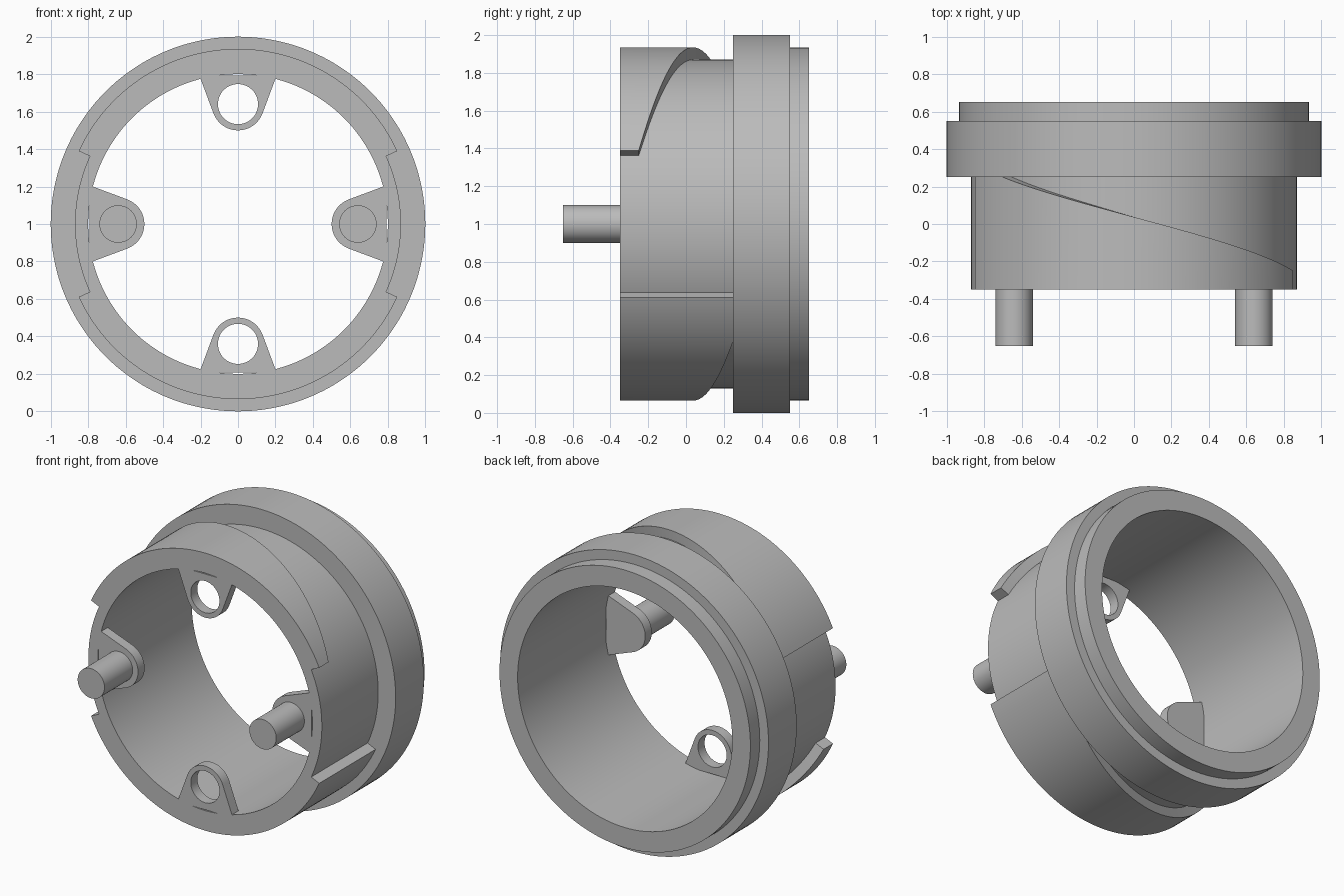
import bpy, bmesh, math
from mathutils import Matrix

cube = bpy.data.objects.get("Cube")
if cube:
    bpy.data.objects.remove(cube, do_unlink=True)

FRONT, SHOULDER = -0.35, 0.25
BORE, BODY, CAM = 0.80, 0.87, 0.935
CENTRE = Matrix.Translation((0, 0, 1))

grey = bpy.data.materials.new("plain grey")
grey.use_nodes = True
colour = (0.5, 0.5, 0.5, 1)
grey.diffuse_color = colour
grey.node_tree.nodes["Principled BSDF"].inputs["Base Color"].default_value = colour


def finish(name, mesh):
    """Link a mesh as a grey part with smooth curved faces and sharp edges."""
    obj = bpy.data.objects.new(name, mesh)
    bpy.context.collection.objects.link(obj)
    mesh.materials.clear()
    mesh.materials.append(grey)
    bpy.ops.object.select_all(action='DESELECT')
    obj.select_set(True)
    bpy.context.view_layer.objects.active = obj
    bpy.ops.object.shade_smooth_by_angle(angle=math.radians(30))
    return obj


def sweep(name, sections, closed):
    """Skin (angle, [(radius, y), ...]) cross-sections around the y axis."""
    bm = bmesh.new()
    rings = [[bm.verts.new((r * math.cos(a), y, 1 + r * math.sin(a))) for r, y in pts]
             for a, pts in sections]
    pairs = list(zip(rings, rings[1:]))
    if closed:
        pairs.append((rings[-1], rings[0]))
    else:
        bm.faces.new(rings[0])
        bm.faces.new(rings[-1])
    n = len(rings[0])
    for p, q in pairs:
        for i in range(n):
            j = (i + 1) % n
            bm.faces.new((p[i], p[j], q[j], q[i]))
    bmesh.ops.recalc_face_normals(bm, faces=bm.faces)
    mesh = bpy.data.meshes.new(name)
    bm.to_mesh(mesh)
    bm.free()
    return finish(name, mesh)


# Stepped ring: front sleeve, wide flange and rear lip around one bore
profile = [(BORE, FRONT), (BODY, FRONT), (BODY, SHOULDER), (1, SHOULDER),
           (1, 0.55), (CAM, 0.55), (CAM, 0.65), (BORE, 0.65)]
STEPS = 144
sweep("stepped_ring", [(math.tau * i / STEPS, profile) for i in range(STEPS)], True)

# Two raised ramps whose rear edge climbs as a helix to the flange
START, MEET, END = 24.6, 138.5, 155.4
angles = [START + (MEET - START) * i / 56 for i in range(57)]
angles += [MEET + (END - MEET) * i / 8 for i in range(1, 9)]
for name, turn in (("upper_ramp", 0), ("lower_ramp", 180)):
    sections = []
    for a in angles:
        rear = min(SHOULDER, -0.25 + 0.5 * (a - START) / (MEET - START))
        sections.append((math.radians(a + turn),
                         [(BODY - 0.003, FRONT), (CAM, FRONT), (CAM, rear), (BODY - 0.003, rear)]))
    sweep(name, sections, False)

# Rounded tabs pointing inward, with or without a hole
TAB_AT, TAB_R, TAB_THICK = 0.64, 0.14, 0.07


def tab(name, turn, hole):
    curve = bpy.data.curves.new(name + "_outline", 'CURVE')
    curve.dimensions = '2D'
    curve.fill_mode = 'BOTH'
    curve.extrude = TAB_THICK / 2
    arc = [math.radians(-20.5 - 139 * i / 24) for i in range(25)]
    outline = [(0.207, 0.794)]
    outline += [(TAB_R * math.cos(a), TAB_AT + TAB_R * math.sin(a)) for a in arc]
    outline += [(-0.207, 0.794)]
    loops = [outline]
    if hole:
        circle = [math.tau * i / 48 for i in range(48)]
        loops.append([(0.107 * math.cos(a), TAB_AT + 0.107 * math.sin(a)) for a in circle])
    for pts in loops:
        spline = curve.splines.new('POLY')
        spline.points.add(len(pts) - 1)
        for point, (u, v) in zip(spline.points, pts):
            point.co = (u, v, 0, 1)
        spline.use_cyclic_u = True
    helper = bpy.data.objects.new(name + "_outline", curve)
    bpy.context.collection.objects.link(helper)
    graph = bpy.context.evaluated_depsgraph_get()
    mesh = bpy.data.meshes.new_from_object(helper.evaluated_get(graph))
    bpy.data.objects.remove(helper, do_unlink=True)
    mesh.transform(CENTRE @ Matrix.Translation((0, FRONT + TAB_THICK / 2, 0))
                   @ Matrix.Rotation(math.radians(turn), 4, 'Y')
                   @ Matrix.Rotation(math.pi / 2, 4, 'X'))
    bm = bmesh.new()
    bm.from_mesh(mesh)
    bmesh.ops.remove_doubles(bm, verts=bm.verts, dist=0.0001)
    bmesh.ops.recalc_face_normals(bm, faces=bm.faces)
    bm.to_mesh(mesh)
    bm.free()
    mesh.name = name
    finish(name, mesh)


tab("top_hole_tab", 0, True)
tab("bottom_hole_tab", 180, True)
tab("left_pin_tab", 90, False)
tab("right_pin_tab", -90, False)

# Round pins standing out from the side tabs
for name, side in (("left_pin", 1), ("right_pin", -1)):
    bm = bmesh.new()
    bmesh.ops.create_cone(bm, cap_ends=True, segments=48, radius1=0.1, radius2=0.1, depth=0.32)
    bm.transform(Matrix.Translation((side * TAB_AT, -0.49, 1)) @ Matrix.Rotation(math.pi / 2, 4, 'X'))
    mesh = bpy.data.meshes.new(name)
    bm.to_mesh(mesh)
    bm.free()
    finish(name, mesh)
